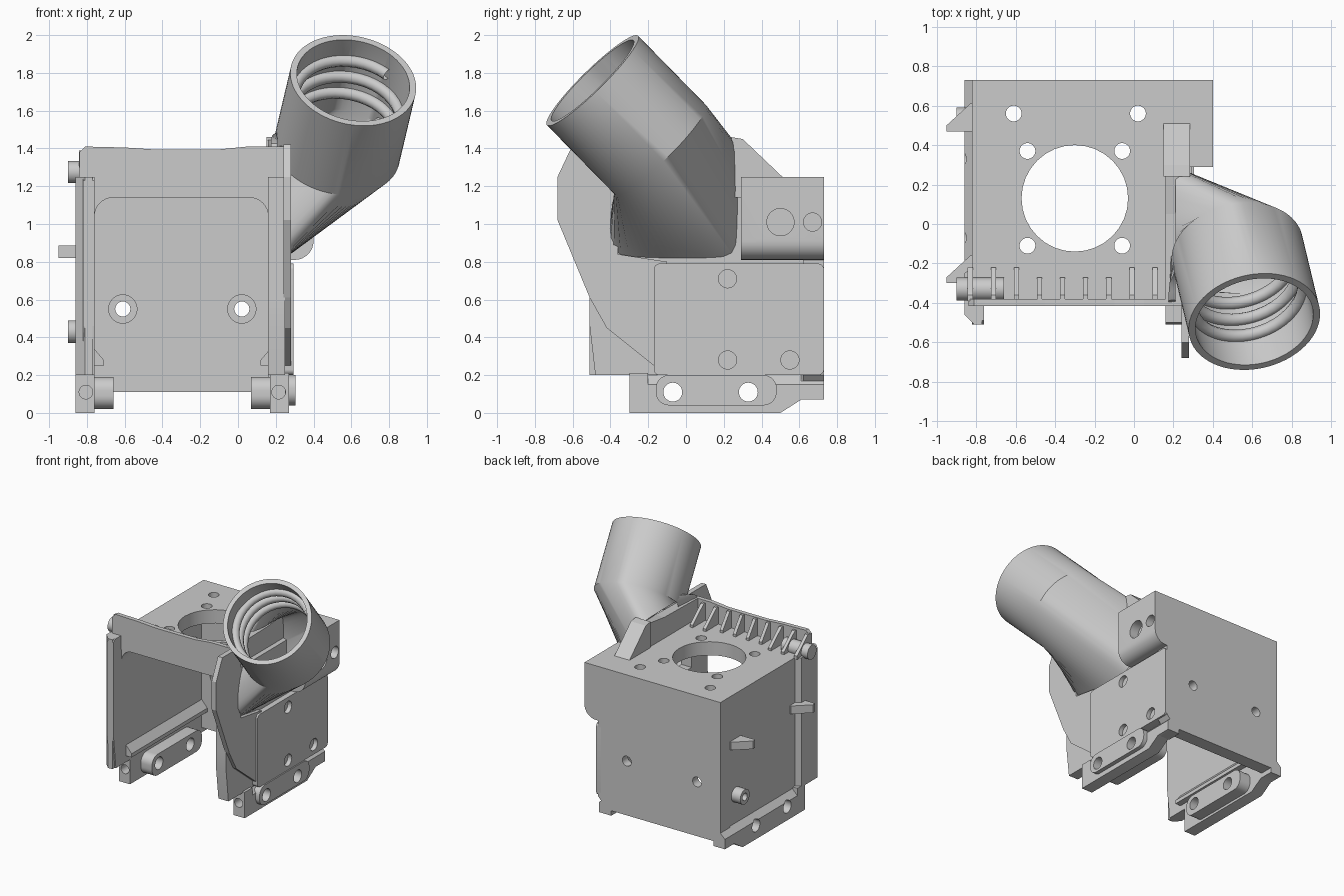
import bpy, bmesh, math
from mathutils import Vector

if "Cube" in bpy.data.objects:
    bpy.data.objects.remove(bpy.data.objects["Cube"], do_unlink=True)

grey = bpy.data.materials.new("plain grey")
grey.use_nodes = True
grey.diffuse_color = (0.6, 0.6, 0.6, 1)
grey.node_tree.nodes["Principled BSDF"].inputs["Base Color"].default_value = (0.6, 0.6, 0.6, 1)


def finish(name, bm):
    bmesh.ops.recalc_face_normals(bm, faces=bm.faces)
    me = bpy.data.meshes.new(name)
    bm.to_mesh(me)
    bm.free()
    me.materials.append(grey)
    ob = bpy.data.objects.new(name, me)
    bpy.context.collection.objects.link(ob)
    return ob


def activate(ob):
    bpy.ops.object.select_all(action='DESELECT')
    ob.select_set(True)
    bpy.context.view_layer.objects.active = ob


def smooth(ob):
    activate(ob)
    bpy.ops.object.shade_smooth_by_angle(angle=math.radians(35))


def prism(name, pts, axis, lo, hi):
    """Extrude a 2D outline along an axis."""
    place = {'x': lambda a, b, t: (t, a, b),
             'y': lambda a, b, t: (a, t, b),
             'z': lambda a, b, t: (a, b, t)}[axis]
    bm = bmesh.new()
    face = bm.faces.new([bm.verts.new(place(a, b, lo)) for a, b in pts])
    moved = bmesh.ops.extrude_face_region(bm, geom=[face])['geom']
    shift = Vector(place(0, 0, hi - lo))
    bmesh.ops.translate(bm, vec=shift, verts=[v for v in moved if isinstance(v, bmesh.types.BMVert)])
    return finish(name, bm)


def box(name, x0, x1, y0, y1, z0, z1):
    return prism(name, [(x0, y0), (x1, y0), (x1, y1), (x0, y1)], 'z', z0, z1)


def arc(a, b, r, start, end, n=8):
    return [(a + r * math.cos(math.radians(start + (end - start) * i / n)),
             b + r * math.sin(math.radians(start + (end - start) * i / n))) for i in range(n + 1)]


def rounded(a0, b0, a1, b1, r):
    return (arc(a0 + r, b0 + r, r, 180, 270) + arc(a1 - r, b0 + r, r, 270, 360)
            + arc(a1 - r, b1 - r, r, 0, 90) + arc(a0 + r, b1 - r, r, 90, 180))


def rod(name, axis, a, b, r, lo, hi):
    ob = prism(name, arc(a, b, r, 0, 360, 32)[:-1], axis, lo, hi)
    smooth(ob)
    return ob


def cut(ob, cutters):
    for c in cutters:
        m = ob.modifiers.new("cut", 'BOOLEAN')
        m.operation, m.solver, m.object = 'DIFFERENCE', 'EXACT', c
        activate(ob)
        bpy.ops.object.modifier_apply(modifier=m.name)
        bpy.data.objects.remove(c, do_unlink=True)
    smooth(ob)


# Top plate with the fan opening and screw holes
top = box("top_plate", -0.82, 0.28, -0.41, 0.73, 1.14, 1.25)
holes = [(-0.61, 0.56), (0.02, 0.56)] + [(x, y) for x in (-0.54, -0.06) for y in (0.37, -0.11)]
cut(top, [rod("cutter", 'z', -0.3, 0.13, 0.27, 1, 1.4)]
    + [rod("cutter", 'z', x, y, 0.04, 1, 1.4) for x, y in holes])

# Back wall with two countersunk holes
back = prism("back_wall", [(-0.8, 0.11), (0.2, 0.11), (0.28, 0.2), (0.28, 1.25),
                           (-0.82, 1.25), (-0.82, 0.11)], 'y', 0.62, 0.73)
for x in (-0.61, 0.02):
    cut(back, [rod("cutter", 'y', x, 0.55, 0.04, 0.5, 0.8), rod("cutter", 'y', x, 0.55, 0.075, 0.55, 0.66)])

# Side walls
wall_right = prism("right_wall", [(-0.51, 1.23), (-0.51, 0.46), (-0.48, 0.2), (0.61, 0.2), (0.61, 0.07),
                                  (0.73, 0.07), (0.73, 1.25), (-0.49, 1.25)], 'x', -0.82, -0.76)
prism("right_wall_front_band", [(-0.8, -0.21), (-0.86, -0.25), (-0.86, -0.46), (-0.81, -0.51), (-0.77, -0.51),
                                (-0.77, -0.21)], 'z', 0.2, 1.25)
wall_left = prism("left_wall", [(-0.51, 0.6), (-0.51, 0.46), (-0.48, 0.2), (0.61, 0.2), (0.61, 0.07),
                                (0.73, 0.07), (0.73, 1.25), (-0.5, 1.25)], 'x', 0.16, 0.25)
cut(wall_left, [box("cutter", 0.1, 0.35, -0.3, 0.2, 0.88, 1.12)])

# Left flange, side panel and gussets
prism("left_flange", [(-0.6, 1.42), (-0.68, 1.25), (-0.68, 1.02), (-0.51, 0.61), (-0.42, 0.45), (-0.17, 0.25),
                      (-0.1, 0.8), (-0.36, 0.84), (-0.36, 1.42)], 'x', 0.24, 0.28)
panel = prism("left_side_panel", rounded(-0.17, 0.2, 0.73, 0.79, 0.03), 'x', 0.24, 0.295)
cut(panel, [rod("cutter", 'x', y, z, 0.048, 0.26, 0.4) for y, z in ((0.22, 0.71), (0.22, 0.28), (0.55, 0.28))])
prism("left_top_gusset", [(-0.41, 1.2), (-0.41, 1.41), (0.05, 1.42), (0.28, 1.45), (0.5, 1.25), (0.5, 1.2)],
      'x', 0.16, 0.24)
prism("left_gusset_tab", [(0.24, 1.2), (0.24, 1.46), (0.3, 1.45), (0.51, 1.25), (0.51, 1.2)], 'x', 0.15, 0.285)

# Rear mounting block on the left side
block = prism("rear_mount_block", [(0.24, 0.81)] + arc(0.3, 0.91, 0.1, 270, 360) + [(0.4, 1.25), (0.24, 1.25)],
              'y', 0.29, 0.73)
cut(block, [rod("cutter", 'x', 0.5, 1.01, 0.072, 0.32, 0.5), rod("cutter", 'x', 0.67, 1.01, 0.048, 0.32, 0.5)])

# Front lip and its ribs
prism("front_lip", [(-0.84, 1.14), (0.24, 1.14), (0.24, 1.41), (0.05, 1.41), (-0.1, 1.395), (-0.45, 1.395),
                    (-0.6, 1.405), (-0.81, 1.41), (-0.84, 1.38)], 'y', -0.415, -0.38)
for i in range(9):
    x = -0.83 + 0.117 * i
    reach = -0.22 if i in (0, 1, 2, 7, 8) else -0.27
    prism("lip_rib", [(-0.39, 1.24), (reach, 1.24), (reach, 1.27), (-0.36, 1.39), (-0.39, 1.39)],
          'x', x - 0.013, x + 0.013)

# Rounded inner corners of the opening
prism("inner_corner_right", [(-0.77, 1.15)] + arc(-0.66, 1.04, 0.1, 90, 180), 'y', -0.41, 0.65)
prism("inner_corner_left", [(0.17, 1.15)] + arc(0.06, 1.04, 0.1, 0, 90), 'y', -0.41, 0.65)

# Lower rails, inner bosses and guide ridges, one set per side
for side, outer, inner in (("right", -0.86, -0.66), ("left", 0.27, 0.07)):
    s = 1 if outer > inner else -1
    mid = outer - s * 0.1
    lo, hi = sorted((mid, outer))
    rail = prism(side + "_rail", [(-0.3, 0.0), (0.5, 0), (0.61, 0.07), (0.73, 0.07), (0.73, 0.21), (-0.3, 0.21)],
                 'x', lo, hi)
    bevel = prism("cutter", [(outer + s * 0.01, 0.14), (outer + s * 0.01, 0.25), (outer - s * 0.05, 0.25),
                             (outer - s * 0.05, 0.2)], 'y', -0.2, 1)
    cut(rail, [rod("cutter", 'x', y, 0.11, 0.05, lo - 1, hi + 1) for y in (-0.07, 0.33)]
        + [rod("cutter", 'y', outer - s * 0.055, 0.11, 0.036, -0.5, -0.15), bevel])
    lo, hi = sorted((mid, inner))
    boss = prism(side + "_rail_boss", rounded(-0.16, 0.02, 0.48, 0.19, 0.07), 'x', lo, hi)
    cut(boss, [rod("cutter", 'x', y, 0.11, 0.05, lo - 1, hi + 1) for y in (-0.07, 0.33)])
    edge = mid + s * 0.01
    prism(side + "_guide_ridge", [(edge, 0.35), (edge, 0.25), (mid - s * 0.05, 0.25), (mid - s * 0.05, 0.28)],
          'y', -0.35, 0.63)
outer_boss = prism("left_outer_boss", rounded(-0.16, 0.04, 0.48, 0.2, 0.07), 'x', 0.25, 0.305)
cut(outer_boss, [rod("cutter", 'x', y, 0.11, 0.05, 0, 1) for y in (-0.07, 0.33)])

# Pins and hooks on the right side
rod("upper_pin", 'x', -0.33, 1.275, 0.058, -0.9, -0.66)
pin = rod("lower_pin", 'x', 0.53, 0.43, 0.06, -0.9, -0.8)
cut(pin, [rod("cutter", 'x', 0.53, 0.43, 0.03, -1, -0.86)])
for y in (0.47, -0.3):
    prism("side_hook", [(-0.81, y), (-0.95, y), (-0.95, y + 0.03), (-0.83, y + 0.14), (-0.81, y + 0.14)],
          'z', 0.82, 0.885)

# Hose duct: round mouth blending into a square port on the left wall
axis = Vector((0.166, -0.69, 0.704)).normalized()
mouth = Vector((0.61, -0.495, 1.76))
turn = Vector((1, 0, 0)).rotation_difference(axis)
port = Vector((0.21, -0.06, 1.12))
radius, steps = 0.338, 64
bm = bmesh.new()
rings = [[], [], []]
for i in range(steps):
    t = 2 * math.pi * i / steps
    d = Vector((0, math.cos(t), math.sin(t)))
    square = (abs(d.y) ** 9 + abs(d.z) ** 9) ** (-1 / 9)
    rings[0].append(bm.verts.new(mouth + turn @ d * radius))
    rings[1].append(bm.verts.new(mouth - axis * 0.52 + turn @ d * radius))
    rings[2].append(bm.verts.new(port + Vector((0, d.y * 0.35, d.z * 0.33)) * square))
for a, b in zip(rings, rings[1:]):
    for i in range(steps):
        j = (i + 1) % steps
        bm.faces.new((a[i], a[j], b[j], b[i]))
duct = finish("hose_duct", bm)
shell = duct.modifiers.new("shell", 'SOLIDIFY')
shell.thickness, shell.offset = 0.035, -1
activate(duct)
bpy.ops.object.modifier_apply(modifier=shell.name)
smooth(duct)

# Spiral thread inside the duct mouth
curve = bpy.data.curves.new("hose_thread", 'CURVE')
curve.dimensions, curve.bevel_depth, curve.bevel_resolution = '3D', 0.034, 2
path = curve.splines.new('POLY')
path.points.add(119)
for i, p in enumerate(path.points):
    t = 2 * math.pi * 3 * i / 119
    pos = mouth - axis * (0.13 + 0.36 * i / 119) + turn @ Vector((0, math.cos(t), math.sin(t))) * 0.295
    p.co = (*pos, 1)
curve.materials.append(grey)
bpy.context.collection.objects.link(bpy.data.objects.new("hose_thread", curve))
